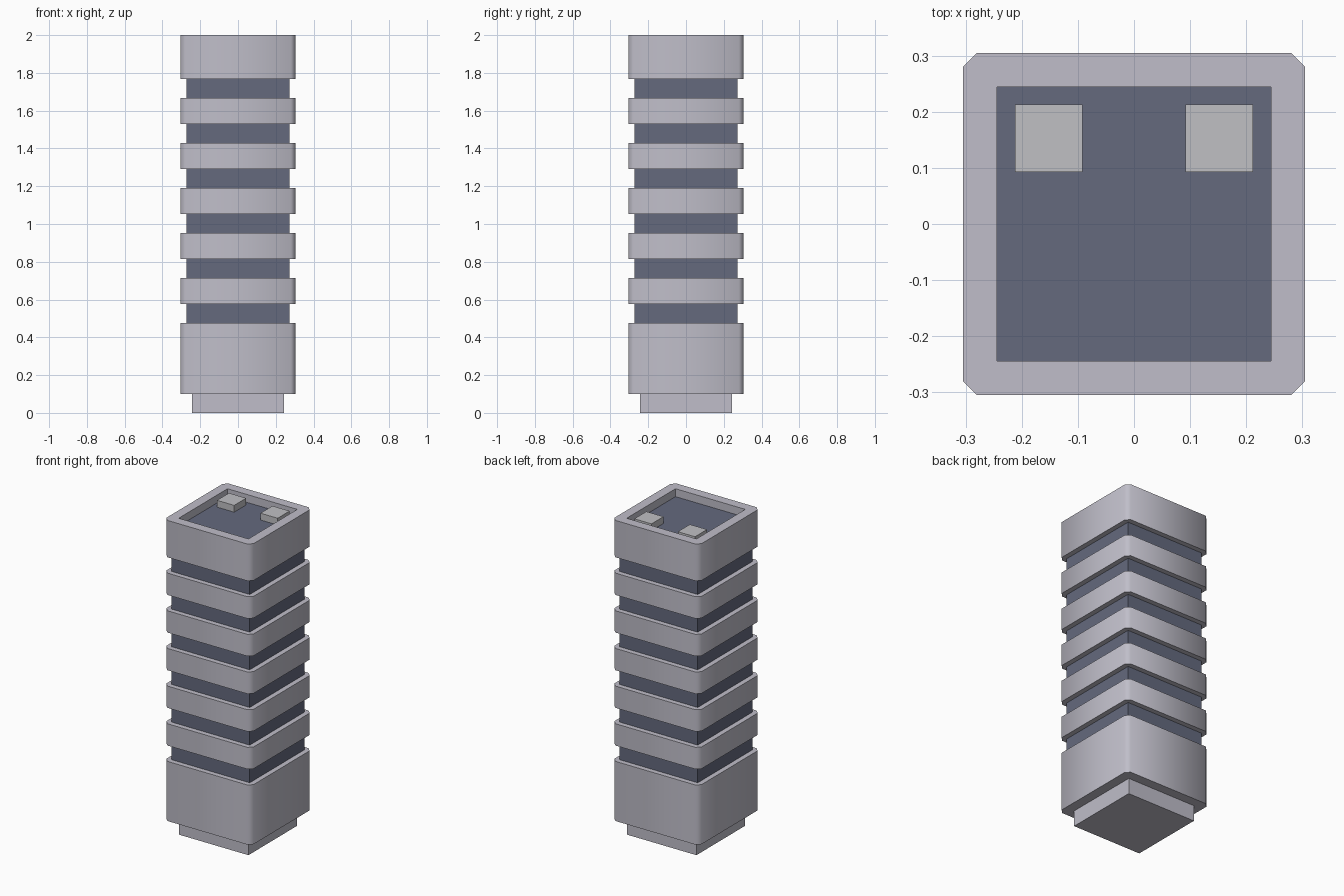
import bpy, bmesh, math

if "Cube" in bpy.data.objects:
    bpy.data.objects.remove(bpy.data.objects["Cube"])


def material(name, rgb):
    m = bpy.data.materials.new(name)
    m.diffuse_color = (*rgb, 1.0)
    m.use_nodes = True
    m.node_tree.nodes["Principled BSDF"].inputs["Base Color"].default_value = m.diffuse_color
    return m


CONCRETE = material("pale concrete", (0.525, 0.515, 0.585))
GLASS = material("slate blue glass", (0.128, 0.143, 0.208))
VENT = material("light grey vent", (0.525, 0.525, 0.55))


def block(name, half, z0, z1, mats, x=0.0, y=0.0, chamfer=0.0, recess=None):
    """Square block; optional chamfered corners and recessed top (inner half, depth)."""
    bm = bmesh.new()
    bmesh.ops.create_cube(bm, size=1.0)
    for v in bm.verts:
        v.co.x = v.co.x * 2 * half + x
        v.co.y = v.co.y * 2 * half + y
        v.co.z = z0 if v.co.z < 0 else z1
    corners = [e for e in bm.edges
               if abs(e.verts[0].co.z - e.verts[1].co.z) > 1e-4]
    if recess:
        inner, depth = recess
        top = max(bm.faces, key=lambda f: f.calc_center_median().z)
        bmesh.ops.inset_region(bm, faces=[top], thickness=half - inner,
                               use_even_offset=True)
        floor = bmesh.ops.extrude_discrete_faces(bm, faces=[top])["faces"][0]
        bmesh.ops.translate(bm, verts=floor.verts, vec=(0, 0, -depth))
        floor.material_index = 1
    if chamfer:
        bmesh.ops.bevel(bm, geom=corners, offset=chamfer, offset_type='OFFSET',
                        segments=1, profile=0.5, affect='EDGES', material=0)
    bmesh.ops.recalc_face_normals(bm, faces=bm.faces)
    for f in bm.faces:
        f.smooth = True
    me = bpy.data.meshes.new(name)
    bm.to_mesh(me)
    bm.free()
    for m in mats:
        me.materials.append(m)
    me.set_sharp_from_angle(angle=math.radians(60))
    ob = bpy.data.objects.new(name, me)
    bpy.context.collection.objects.link(ob)
    return ob


HALF, CHAMFER = 0.305, 0.025
FIRST, PITCH, GAP = 0.477, 0.238, 0.1     # window strips

# Plinth and tall ground storey
block("plinth", 0.243, 0.0, 0.1, [CONCRETE])
block("ground_storey", HALF, 0.1, FIRST, [CONCRETE], chamfer=CHAMFER)

# Window strips with floor bands between them
for i in range(6):
    z = FIRST + i * PITCH
    block(f"window_strip_{i + 1}", 0.273, z, z + GAP, [GLASS])
    if i < 5:
        block(f"floor_band_{i + 1}", HALF, z + GAP, z + PITCH, [CONCRETE],
              chamfer=CHAMFER)

# Crown with sunken roof
block("crown", HALF, FIRST + 5 * PITCH + GAP, 2.0, [CONCRETE, GLASS],
      chamfer=CHAMFER, recess=(0.244, 0.05))

# Roof vents
for side, x in (("left", -0.152), ("right", 0.152)):
    block(f"roof_vent_{side}", 0.06, 1.95, 1.993, [VENT], x=x, y=0.153)
